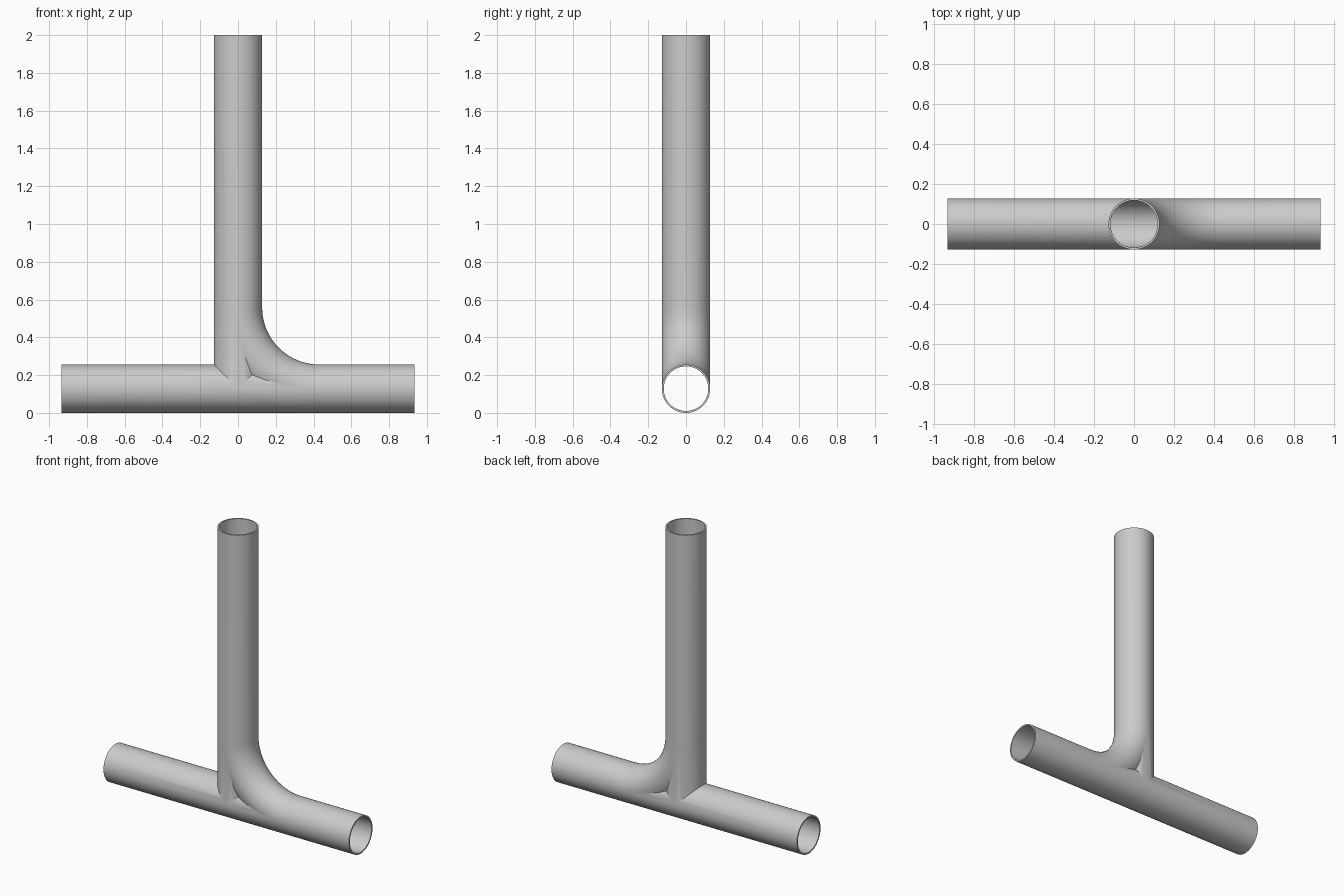
import bpy, bmesh, math
from mathutils import Vector

cube = bpy.data.objects.get("Cube")
if cube:
    bpy.data.objects.remove(cube, do_unlink=True)

OUTER, INNER = 0.128, 0.118     # pipe radii
AXIS = OUTER                    # height of the horizontal run
HALF, TOP = 0.934, 2.0          # ends of the pipes
BEND = 0.43                     # centreline radius of the elbow
SIDES, STEPS = 64, 28

steel = bpy.data.materials.new("grey steel")
steel.use_nodes = True
colour = (0.6, 0.6, 0.6, 1)
steel.diffuse_color = colour
steel.node_tree.nodes["Principled BSDF"].inputs["Base Color"].default_value = colour


def rod(name, path, radius):
    """Solid round rod along (x, z, tangent angle) stations."""
    bm = bmesh.new()
    rings = []
    for x, z, a in path:
        side = Vector((-math.sin(a), 0, math.cos(a)))
        ring = []
        for i in range(SIDES):
            t = math.tau * i / SIDES
            offset = side * math.cos(t) + Vector((0, math.sin(t), 0))
            ring.append(bm.verts.new(Vector((x, 0, z)) + offset * radius))
        rings.append(ring)
    for a, b in zip(rings, rings[1:]):
        for i in range(SIDES):
            j = (i + 1) % SIDES
            bm.faces.new((a[i], a[j], b[j], b[i]))
    bm.faces.new(rings[0])
    bm.faces.new(rings[-1])
    bmesh.ops.recalc_face_normals(bm, faces=bm.faces)
    mesh = bpy.data.meshes.new(name)
    bm.to_mesh(mesh)
    bm.free()
    mesh.materials.append(steel)
    obj = bpy.data.objects.new(name, mesh)
    bpy.context.collection.objects.link(obj)
    return obj


def branches(prefix, radius, extra):
    """Swept riser, stub below the riser and straight run."""
    down, level = -math.pi / 2, 0
    sweep = [(0, TOP + extra, down)]
    for i in range(STEPS + 1):
        t = math.pi / 2 * i / STEPS
        sweep.append((BEND * (1 - math.cos(t)),
                      AXIS + BEND * (1 - math.sin(t)), down + t))
    sweep.append((HALF + extra, AXIS, level))
    run = [(-HALF - extra, AXIS, level), (BEND + 0.1, AXIS, level)]
    stub = [(0, AXIS + BEND + 0.1, down), (0, AXIS, down)]
    # Slightly smaller radii keep the overlapping walls distinct
    return [rod(prefix + "_riser", sweep, radius),
            rod(prefix + "_run", run, radius * 0.999),
            rod(prefix + "_stub", stub, radius * 0.998)]


# Join the outer rods, then hollow them with the bores
pipe, *joined = branches("pipe", OUTER, 0)
bores = branches("bore", INNER, 0.05)
pipe.name = "pipe_junction"
for operation, tools in (("UNION", joined), ("DIFFERENCE", bores)):
    for tool in tools:
        tool.hide_render = True
        mod = pipe.modifiers.new(tool.name, "BOOLEAN")
        mod.operation = operation
        mod.solver = "EXACT"
        mod.object = tool

# Bake the result and discard the helpers
bpy.context.view_layer.update()
graph = bpy.context.evaluated_depsgraph_get()
result = bpy.data.meshes.new_from_object(pipe.evaluated_get(graph))
pipe.modifiers.clear()
pipe.data = result
for tool in joined + bores:
    bpy.data.objects.remove(tool, do_unlink=True)

bpy.ops.object.select_all(action="DESELECT")
pipe.select_set(True)
bpy.context.view_layer.objects.active = pipe
bpy.ops.object.shade_smooth_by_angle(angle=math.radians(25))
